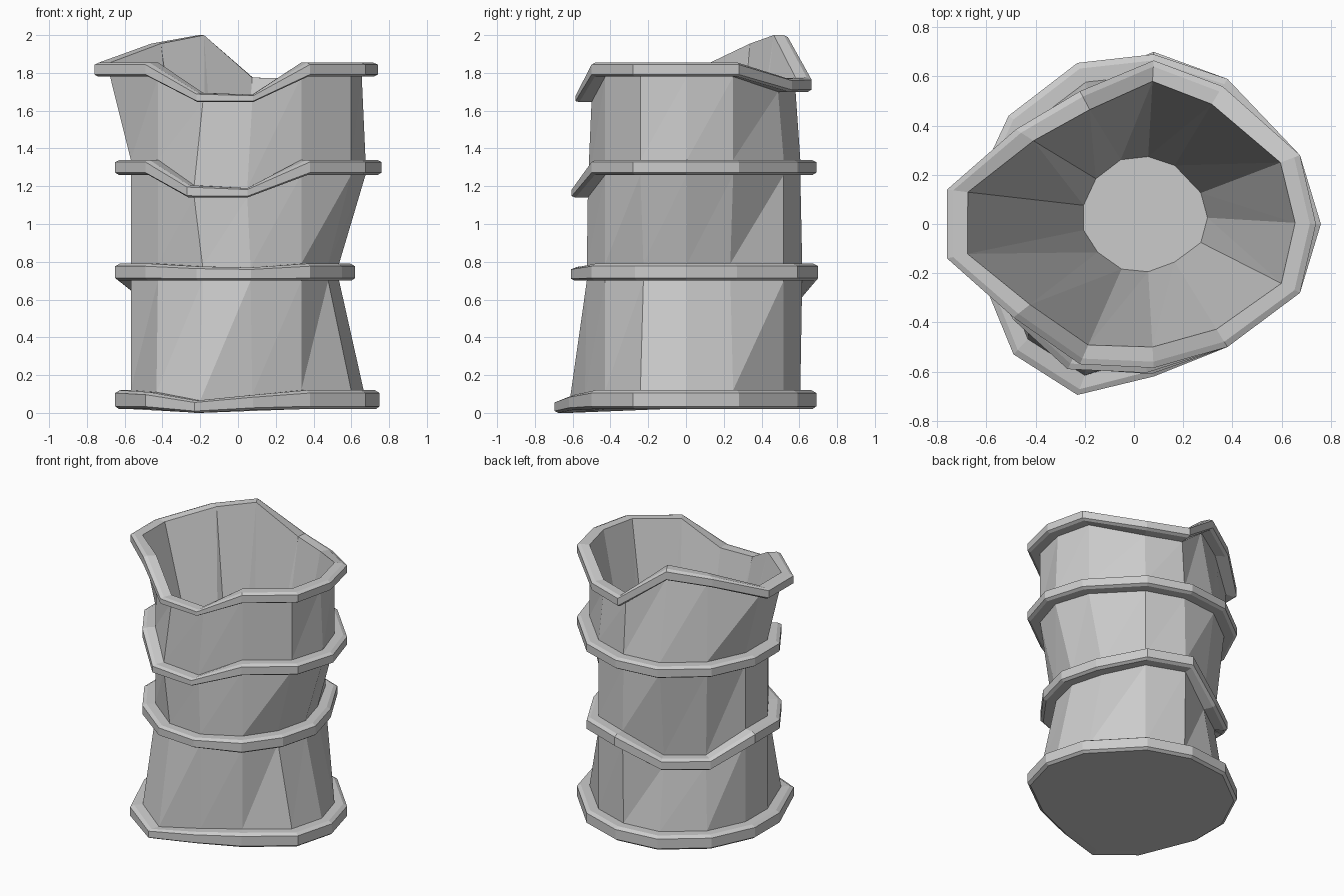
import bpy, bmesh
from mathutils import Vector

if "Cube" in bpy.data.objects:
    bpy.data.objects.remove(bpy.data.objects["Cube"])

# Thirteen-sided outline of an undented hoop
OUTLINE = [(.75, 0), (.675, .28), (.38, .59), (.08, .69), (-.23, .655), (-.51, .44), (-.65, .14),
           (-.65, -.14), (-.49, -.39), (-.22, -.58), (.08, -.61), (.38, -.50), (.675, -.28)]
N = len(OUTLINE)
CENTRE = Vector((.045, .04))
INSET = .085     # how far the wall sits inside the hoops

# Hoops: underside z, thickness, dents {corner: (x, y, underside z, thickness)}
HOOPS = [
    ("base_hoop", .02, .10, {8: (-.49, -.53, .02, .09), 9: (-.23, -.695, 0, .065),
                             10: (.08, -.62, .015, .08)}),
    ("lower_hoop", .70, .09, {0: (.62, 0, .70, .09), 1: (.55, .27, .70, .09), 12: (.55, -.27, .70, .09),
                              3: (.08, .70, .70, .09), 4: (-.21, .58, .56, .08), 5: (-.47, .39, .56, .08),
                              9: (-.22, -.59, .70, .075), 10: (.07, -.61, .70, .07)}),
    ("upper_hoop", 1.26, .08, {0: (.76, 0, 1.26, .08), 9: (-.27, -.59, 1.14, .065),
                               10: (.05, -.605, 1.14, .05)}),
    ("rim_hoop", 1.78, .075, {0: (.74, 0, 1.78, .075), 2: (.36, .56, 1.70, .07), 3: (.08, .665, 1.70, .075),
                              4: (-.22, .54, 1.92, .08), 5: (-.48, .385, 1.88, .075),
                              6: (-.76, .14, 1.78, .075), 7: (-.76, -.14, 1.78, .075),
                              8: (-.49, -.38, 1.78, .075), 9: (-.22, -.57, 1.645, .05),
                              10: (.08, -.585, 1.645, .04)}),
]


def loop(hoop, inset, t):
    """Corner positions of a hoop, pulled inward by inset, at fraction t of its thickness."""
    _, z, thick, dents = hoop
    pts = []
    for i, (x, y) in enumerate(OUTLINE):
        px, py, pz, pt = dents.get(i, (x, y, z, thick))
        d = Vector((px, py)) - CENTRE
        p = CENTRE + d.normalized() * (d.length - inset)
        pts.append(Vector((p.x, p.y, pz + pt * t)))
    return pts


def loft(name, loops, cap_first=False, cap_last=False, split=False):
    bm = bmesh.new()
    rows = [[bm.verts.new(p) for p in pts] for pts in loops]
    for a, b in zip(rows, rows[1:]):
        for i in range(N):
            j = (i + 1) % N
            if split:
                bm.faces.new((a[i], a[j], b[j]))
                bm.faces.new((a[i], b[j], b[i]))
            else:
                bm.faces.new((a[i], a[j], b[j], b[i]))
    if cap_first:
        bm.faces.new(rows[0][::-1])
    if cap_last:
        bm.faces.new(rows[-1])
    mesh = bpy.data.meshes.new(name)
    bm.to_mesh(mesh)
    bm.free()
    obj = bpy.data.objects.new(name, mesh)
    bpy.context.collection.objects.link(obj)
    return obj


# Chamfered hoops; the base one also closes the underside
PROFILE = [(INSET, 0), (.02, 0), (0, .15), (0, .85), (.025, 1), (INSET, 1)]
for k, hoop in enumerate(HOOPS):
    loft(hoop[0], [loop(hoop, inset, t) for inset, t in PROFILE], cap_first=(k == 0))

# Creased wall panels between neighbouring hoops
for name, low, high in zip(("lower_wall", "middle_wall", "upper_wall"), HOOPS, HOOPS[1:]):
    loft(name, [loop(low, INSET, 1), loop(high, INSET, 0)], split=True)

# Funnel-shaped lining from the rim down to a small floor
floor = []
for x, y in OUTLINE:
    p = CENTRE + (Vector((x, y)) - CENTRE) * .36
    floor.append(Vector((p.x, p.y, .15)))
loft("inner_lining", [loop(HOOPS[3], INSET, 1), floor], cap_last=True, split=True)
